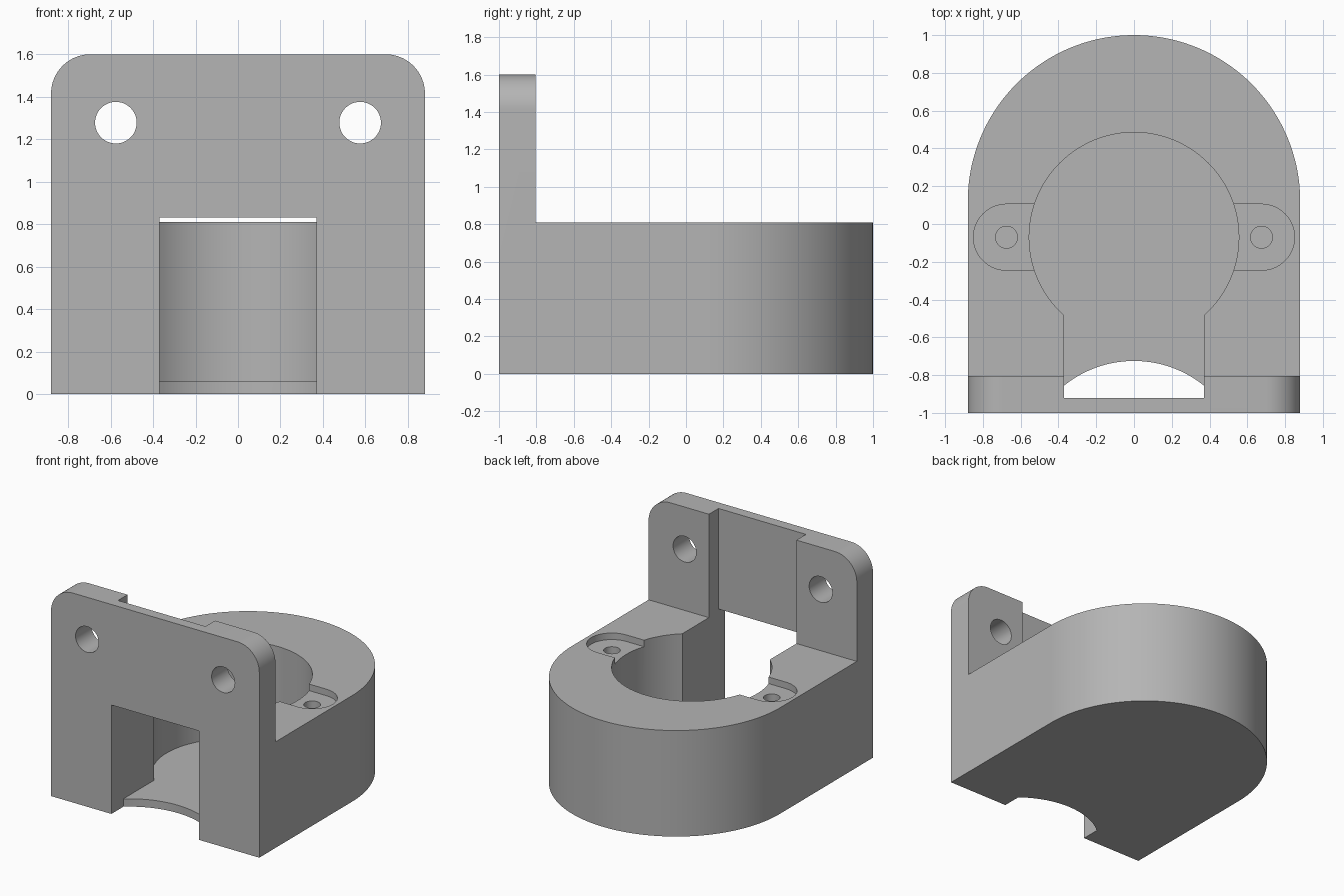
import bpy, bmesh
from math import sin, cos, acos, pi, degrees, radians

if "Cube" in bpy.data.objects:
    bpy.data.objects.remove(bpy.data.objects["Cube"])

HALF_W, FRONT, PLATE_BACK = 0.88, -1.0, -0.805
BODY_H, TOTAL_H, FLOOR = 0.81, 1.6, 0.06
SLOT_W, POCKET_Y = 0.37, -0.07
LIP_Y, LIP_R = -1.315, 0.59

grey = bpy.data.materials.new("plain grey")
grey.use_nodes = True
colour = (0.46, 0.46, 0.46, 1)
grey.diffuse_color = colour
grey.node_tree.nodes["Principled BSDF"].inputs["Base Color"].default_value = colour


def arc(cx, cy, r, start, end, n):
    """Points on an arc, angles in degrees."""
    angles = [radians(start + (end - start) * i / n) for i in range(n + 1)]
    return [(cx + r * cos(a), cy + r * sin(a)) for a in angles]


def circle(cx, cy, r, n):
    return arc(cx, cy, r, 0, 360, n)[:-1]


def rect(x0, x1, y0, y1):
    return [(x0, y0), (x1, y0), (x1, y1), (x0, y1)]


def prism(name, outline, low, high, axis="z"):
    """Closed solid from an x-y outline along z, or an x-z outline along y."""
    bm = bmesh.new()
    rings = []
    for h in (low, high):
        rings.append([bm.verts.new((a, b, h) if axis == "z" else (a, h, b)) for a, b in outline])
        bm.faces.new(rings[-1])
    bottom, top = rings
    for i in range(len(outline)):
        bm.faces.new((bottom[i - 1], bottom[i], top[i], top[i - 1]))
    bmesh.ops.recalc_face_normals(bm, faces=bm.faces[:])
    mesh = bpy.data.meshes.new(name)
    bm.to_mesh(mesh)
    bm.free()
    mesh.materials.append(grey)
    ob = bpy.data.objects.new(name, mesh)
    bpy.context.scene.collection.objects.link(ob)
    return ob


def cut(target, cutter):
    """Subtract a cutter and discard it."""
    cutter.hide_render = True
    mod = target.modifiers.new("cut", "BOOLEAN")
    mod.operation, mod.solver, mod.object = "DIFFERENCE", "EXACT", cutter
    bpy.context.view_layer.objects.active = target
    bpy.ops.object.modifier_apply(modifier=mod.name)
    bpy.data.objects.remove(cutter)


# Rounded block, lowered behind the upright plate
outline = [(-HALF_W, FRONT), (HALF_W, FRONT)] + arc(0, 1 - HALF_W, HALF_W, 0, 180, 72)
housing = prism("mounting_housing", outline, 0, TOTAL_H)
cut(housing, prism("step_cutter", rect(-2, 2, PLATE_BACK, 2), BODY_H, 2))

# Rounded upper corners of the plate: only the two top edges that run front to back
bm = bmesh.new()
bm.from_mesh(housing.data)
corners = []
for e in bm.edges:
    a, b = (v.co for v in e.verts)
    if min(a.z, b.z) > TOTAL_H - 0.01 and abs(a.x - b.x) < 0.01 and abs(a.x) > HALF_W - 0.01:
        corners.append(e)
bmesh.ops.bevel(bm, geom=corners, offset=0.185, segments=16, profile=0.5, affect="EDGES")
bm.to_mesh(housing.data)
bm.free()

# Round pocket, front channel and recess up the back of the plate
cut(housing, prism("pocket_cutter", circle(0, POCKET_Y, 0.555, 96), FLOOR, 2))
cut(housing, prism("channel_cutter", rect(-SLOT_W, SLOT_W, -0.92, POCKET_Y), FLOOR, 2))
cut(housing, prism("opening_cutter", rect(-SLOT_W, SLOT_W, -1.2, -0.7), FLOOR, 0.832))

# Curved front edge of the floor
lip = degrees(acos(SLOT_W / LIP_R))
edge = arc(0, LIP_Y, LIP_R, lip, 180 - lip, 32)
cut(housing, prism("floor_cutter", [(-SLOT_W, -1.2), (SLOT_W, -1.2)] + edge, -0.2, FLOOR + 0.05))

# Ear recesses, screw holes and plate holes on both sides
for side in (1, -1):
    tip = arc(0.675, POCKET_Y, 0.175, -90, 90, 32)
    ear = [(0.3, POCKET_Y - 0.175)] + tip + [(0.3, POCKET_Y + 0.175)]
    cut(housing, prism("ear_cutter", [(side * x, y) for x, y in ear], BODY_H - 0.05, 1))
    cut(housing, prism("screw_cutter", circle(side * 0.675, POCKET_Y, 0.058, 32), 0.4, 1))
    cut(housing, prism("plate_hole_cutter", circle(side * 0.575, 1.278, 0.098, 48), -1.2, -0.6, "y"))

# Smooth curved walls, crisp edges
bpy.ops.object.select_all(action="DESELECT")
housing.select_set(True)
bpy.context.view_layer.objects.active = housing
bpy.ops.object.shade_smooth_by_angle(angle=radians(30))
